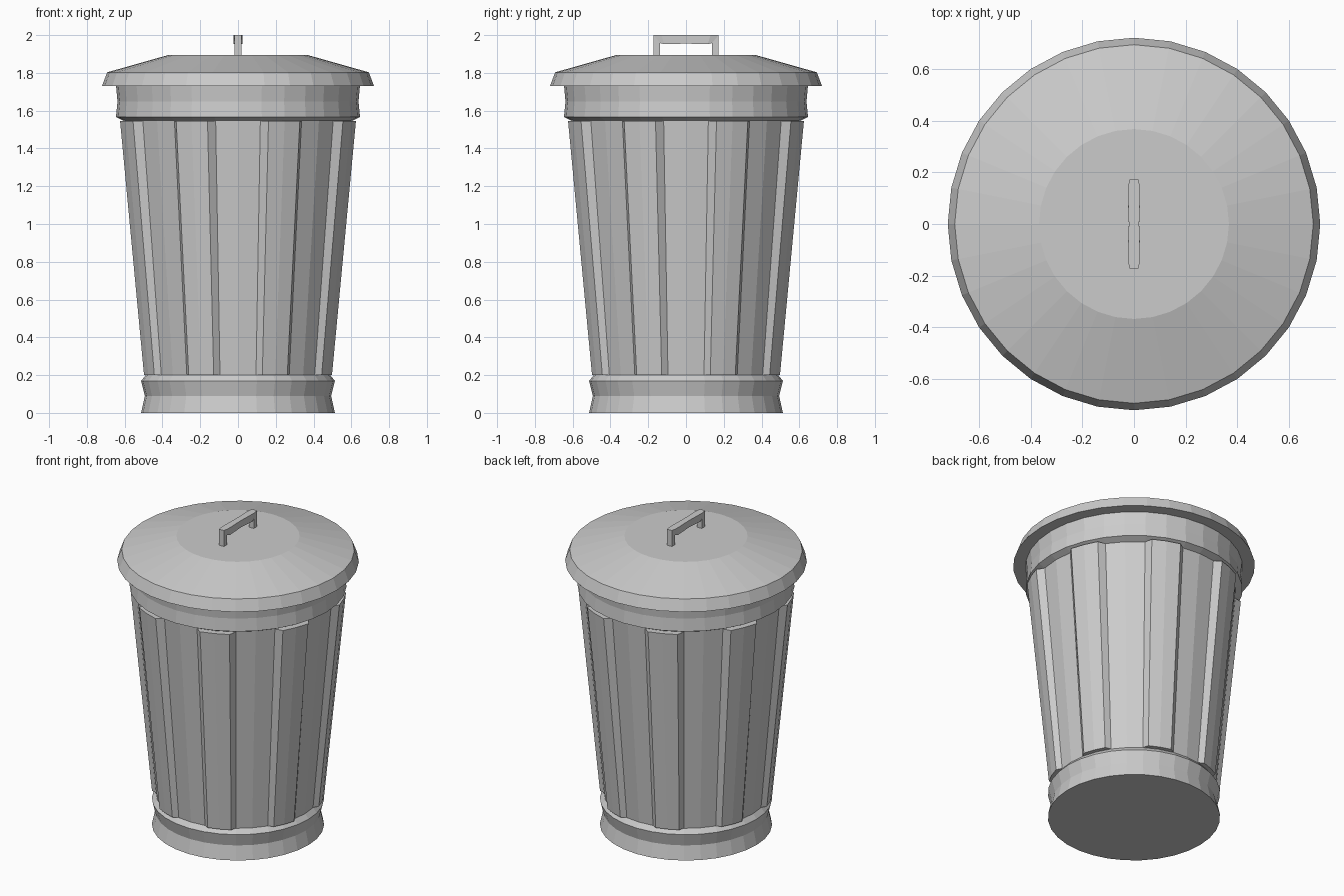
import bpy, bmesh
from math import cos, sin, radians

if "Cube" in bpy.data.objects:
    bpy.data.objects.remove(bpy.data.objects["Cube"])

SIDES = 32


def finish(bm, name):
    bmesh.ops.recalc_face_normals(bm, faces=bm.faces)
    mesh = bpy.data.meshes.new(name)
    bm.to_mesh(mesh)
    bm.free()
    obj = bpy.data.objects.new(name, mesh)
    bpy.context.collection.objects.link(obj)
    return obj


def loft(bm, rings):
    """Skin a series of closed rings and cap both ends."""
    loops = [[bm.verts.new(p) for p in ring] for ring in rings]
    for a, b in zip(loops, loops[1:]):
        for i in range(len(a)):
            j = (i + 1) % len(a)
            bm.faces.new((a[i], a[j], b[j], b[i]))
    bm.faces.new(loops[0])
    bm.faces.new(loops[-1])


def polar(r, deg, z):
    return (r * cos(radians(deg)), r * sin(radians(deg)), z)


def lathe(name, profile):
    bm = bmesh.new()
    loft(bm, [[polar(r, i * 360 / SIDES, z) for i in range(SIDES)] for r, z in profile])
    return finish(bm, name)


# Can body: waisted foot ring, tapering wall, waisted top band
lathe("can_body", [(0.513, 0), (0.493, 0.09), (0.513, 0.17), (0.488, 0.2),
                   (0.606, 1.547), (0.646, 1.567), (0.638, 1.648), (0.646, 1.735)])

# Lid: flared rim, sloped shoulder, flat crown
lathe("lid", [(0.72, 1.73), (0.693, 1.803), (0.367, 1.895)])

# Eight raised wall panels with bevelled sides
bm = bmesh.new()
for k in range(8):
    mid = 22.5 + 45 * k
    rings = []
    for r_in, r_out, z in ((0.488, 0.514, 0.201), (0.606, 0.645, 1.546)):
        section = [(r_in, -11.25), (r_out, -8), (r_out, 0), (r_out, 8),
                   (r_in, 11.25), (r_in - 0.01, 0)]
        rings.append([polar(r, mid + a, z) for r, a in section])
    loft(bm, rings)
finish(bm, "wall_panels")

# Lid handle: outer y/z, inner y/z and half width from the leg to the middle
half = [(0.172, 1.89, 0.138, 1.89, 0.018), (0.172, 2.0, 0.138, 1.958, 0.018),
        (0.13, 2.0, 0.115, 1.952, 0.024)]
path = half + [(0, 2.0, 0, 1.955, 0.02)]
path += [(-yo, zo, -yi, zi, w) for yo, zo, yi, zi, w in reversed(half)]
bm = bmesh.new()
loft(bm, [[(-w, yo, zo), (w, yo, zo), (w, yi, zi), (-w, yi, zi)]
          for yo, zo, yi, zi, w in path])
finish(bm, "lid_handle")
